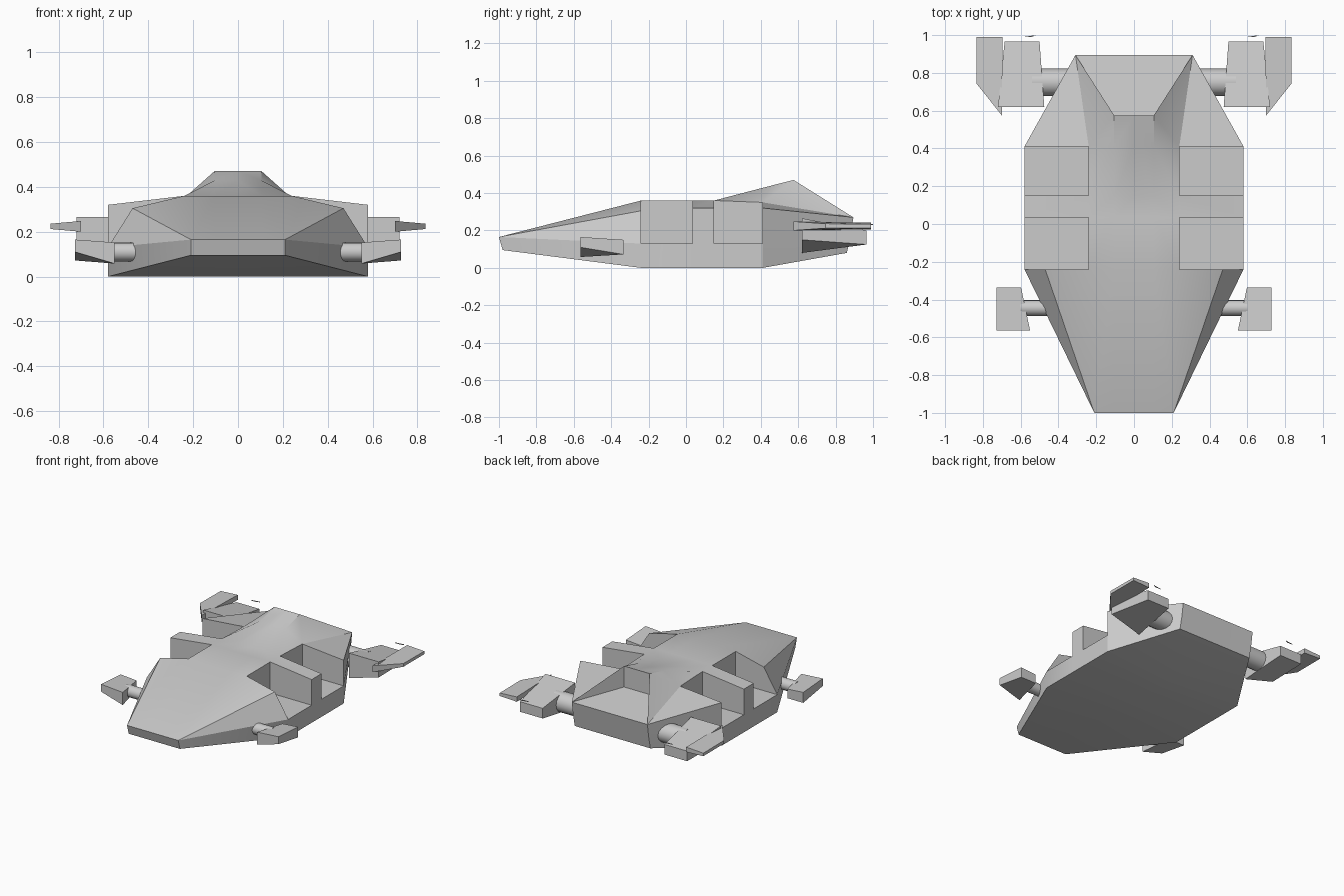
import bpy, bmesh
from math import radians

if "Cube" in bpy.data.objects:
    bpy.data.objects.remove(bpy.data.objects["Cube"])


def finish(bm, name, smooth=False):
    bmesh.ops.recalc_face_normals(bm, faces=bm.faces)
    me = bpy.data.meshes.new(name)
    bm.to_mesh(me)
    bm.free()
    ob = bpy.data.objects.new(name, me)
    bpy.context.collection.objects.link(ob)
    if smooth:
        bpy.ops.object.select_all(action='DESELECT')
        ob.select_set(True)
        bpy.context.view_layer.objects.active = ob
        bpy.ops.object.shade_smooth_by_angle(angle=radians(30))
    return ob


def mirrored(ob):
    ob.modifiers.new("mirror", 'MIRROR').use_mirror_merge = False
    return ob


# Hull: half sections lofted front to back; repeated y stations form pocket walls
def section(y, edge, inner=0.36, top=0.36):
    return [(0, y, 0), (.58, y, 0), (.58, y, .13), (edge[0], y, edge[1]),
            (.24, y, inner), (.105, y, top), (0, y, top)]


OUT, IN = (.58, .32), (.24, .13)
TAIL = [(0, .86, .08), (.31, .86, .08), (.31, .88, .17), (.31, .895, .27), (.31, .895, .27)]
rings = [
    [(0, -.98, .095), (.21, -.98, .095), (.21, -1, .165), (.21, -1, .165),
     (.21, -1, .165), (.105, -1, .165), (0, -1, .165)],
    section(-.24, (.47, .305)),
    section(-.24, IN), section(.035, IN),
    section(.035, OUT), section(.15, OUT),
    section(.15, IN), section(.41, IN, .35, .428),
    section(.41, OUT, .35, .428),
    TAIL + [(.105, .575, .47), (0, .575, .47)],
    TAIL + [(.105, .575, .315), (0, .575, .315)],
    TAIL + [(.31, .895, .27), (0, .895, .27)],
]
bm = bmesh.new()
cache = {}


def add_face(points, side):
    vs = []
    for x, y, z in points:
        key = (round(side * x, 4) + 0.0, y, z)
        if key not in cache:
            cache[key] = bm.verts.new(key)
        if cache[key] not in vs:
            vs.append(cache[key])
    if len(vs) > 2 and not bm.faces.get(vs):
        bm.faces.new(vs)


for side in (1, -1):
    for a, b in zip(rings, rings[1:]):
        for i in range(6):
            add_face((a[i], a[i + 1], b[i + 1], b[i]), side)
    add_face(rings[0], side)
    add_face(rings[-1], side)
finish(bm, "hull", True)


# Prism between a top loop and a bottom loop
def prism(name, top, bottom):
    b = bmesh.new()
    t = [b.verts.new(p) for p in top]
    u = [b.verts.new(p) for p in bottom]
    b.faces.new(t)
    b.faces.new(u)
    n = len(t)
    for i in range(n):
        b.faces.new((t[i], t[(i + 1) % n], u[(i + 1) % n], u[i]))
    return finish(b, name)


# Front pods
mirrored(prism("front_pod",
    [(.55, -.565, .152), (.727, -.565, .165), (.727, -.335, .15), (.598, -.335, .14)],
    [(.55, -.565, .058), (.727, -.565, .11), (.727, -.335, .072), (.598, -.335, .072)]))

# Rear pods
mirrored(prism("rear_pod",
    [(.475, .62, .265), (.72, .62, .265), (.685, .965, .2), (.5, .965, .2)],
    [(.475, .62, .08), (.72, .62, .15), (.685, .965, .125), (.5, .965, .125)]))

# Tapered outer fins on the rear pods
mirrored(prism("rear_fin",
    [(.70, .575, .248), (.835, .745, .236), (.835, .99, .234), (.695, .99, .242)],
    [(.70, .575, .2), (.835, .745, .212), (.835, .99, .212), (.695, .99, .206)]))

# Small loose blade slivers behind the rear pods
for name, x in (("left_sliver", -.585), ("right_sliver", .595)):
    prism(name, [(x, .99, .235), (x + .045, .99, .235), (x + .065, 1, .235)],
          [(x, .99, .23), (x + .045, .99, .23), (x + .065, 1, .23)])


# Round struts joining pods to hull
def strut(name, x0, x1, y, z, r):
    bpy.ops.mesh.primitive_cylinder_add(vertices=16, radius=r, depth=x1 - x0,
                                        rotation=(0, radians(90), 0))
    ob = bpy.context.object
    ob.name = name
    bpy.ops.object.transform_apply(rotation=True)
    for v in ob.data.vertices:
        v.co.x += (x0 + x1) / 2
        v.co.y += y
        v.co.z += z
    bpy.ops.object.shade_smooth_by_angle(angle=radians(30))
    mirrored(ob)


strut("front_strut", .40, .60, -.445, .11, .042)
strut("rear_strut", .33, .54, .75, .17, .072)
